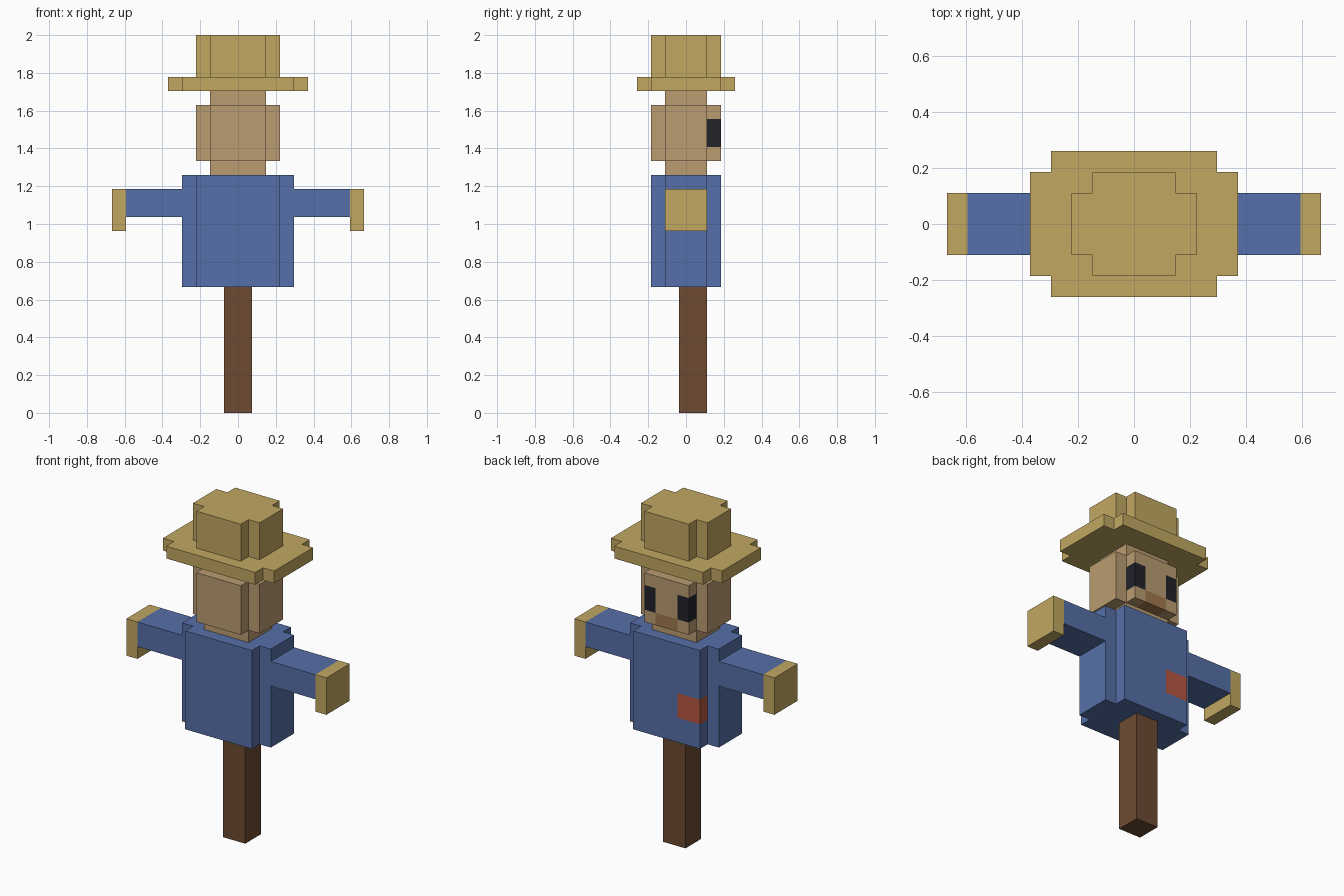
import bpy
import bmesh
from mathutils import Vector

cube = bpy.data.objects.get("Cube")
if cube:
    bpy.data.objects.remove(cube, do_unlink=True)

U = 2 / 27  # one block; the figure is 27 blocks tall


def material(name, rgb):
    lin = [((c / 255 + 0.055) / 1.055) ** 2.4 if c > 10 else c / 255 / 12.92 for c in rgb]
    m = bpy.data.materials.new(name)
    m.use_nodes = True
    m.diffuse_color = (*lin, 1)
    bsdf = next(n for n in m.node_tree.nodes if n.type == 'BSDF_PRINCIPLED')
    bsdf.inputs["Base Color"].default_value = (*lin, 1)
    return m


straw = material("straw", (193, 167, 97))
sack = material("sackcloth", (186, 156, 113))
denim = material("blue cloth", (86, 112, 168))
wood = material("dark wood", (109, 75, 50))
black = material("eye black", (33, 35, 43))
red = material("red patch", (183, 86, 65))
tan = material("mouth brown", (160, 120, 78))


def prism(name, outline, z0, z1, mats, cuts=(), rule=None):
    """Extrude an outline (in blocks); cut along planes and colour faces by rule."""
    bm = bmesh.new()
    base = bm.faces.new([bm.verts.new((x, y, z0)) for x, y in outline])
    top = bmesh.ops.extrude_face_region(bm, geom=[base])["geom"]
    bmesh.ops.translate(bm, vec=(0, 0, z1 - z0),
                        verts=[v for v in top if isinstance(v, bmesh.types.BMVert)])
    for axis, pos in cuts:
        normal = Vector((0, 0, 0))
        normal["xyz".index(axis)] = 1
        bmesh.ops.bisect_plane(bm, geom=bm.verts[:] + bm.edges[:] + bm.faces[:],
                               plane_co=normal * pos, plane_no=normal)
    bmesh.ops.recalc_face_normals(bm, faces=bm.faces[:])
    if rule:
        for f in bm.faces:
            f.material_index = rule(f.calc_center_median())
    bmesh.ops.scale(bm, vec=(U, U, U), verts=bm.verts[:])
    mesh = bpy.data.meshes.new(name)
    bm.to_mesh(mesh)
    bm.free()
    for m in mats:
        mesh.materials.append(m)
    obj = bpy.data.objects.new(name, mesh)
    bpy.context.collection.objects.link(obj)
    return obj


def rect(x0, x1, y0, y1):
    return [(x0, y0), (x1, y0), (x1, y1), (x0, y1)]


def notched(x, y):
    """Rectangle with a one-block notch at each corner."""
    a, b = x - 1, y - 1
    return [(a, -y), (a, -b), (x, -b), (x, b), (a, b), (a, y),
            (-a, y), (-a, b), (-x, b), (-x, -b), (-a, -b), (-a, -y)]


# Face: eyes wrap the slab's corners, the mouth wraps its lower edge
def face_colour(c):
    if c.y < 1.51:
        return 0
    if 1 < abs(c.x) < 2.01 and 19 < c.z < 21:
        return 1
    return 2 if abs(c.x) < 1 and c.z < 19 else 0


# Shirt patch wraps one corner
def patch_colour(c):
    return int(c.y > 1.51 and -3.01 < c.x < -1 and 11 < c.z < 13)


# Post and shirt
prism("post", rect(-1, 1, -0.5, 1.5), 0, 9, [wood])
prism("shirt", notched(4, 2.5), 9, 17, [denim, red],
      [("x", -1), ("y", 1.5), ("z", 11), ("z", 13)], patch_colour)

# Neck core and head
prism("neck", rect(-2, 2, -1.5, 1.5), 17, 23, [sack])
prism("head", notched(3, 2.5), 18, 22, [sack, black, tan],
      [("x", -1), ("x", 1), ("y", 1.5), ("z", 19), ("z", 21)], face_colour)

# Hat
prism("hat_brim", notched(5, 3.5), 23, 24, [straw])
prism("hat_crown", notched(3, 2.5), 24, 27, [straw])

# Arms
for side, s in (("left", 1), ("right", -1)):
    x0, x1, x2 = 3.5 * s, 8 * s, 9 * s
    prism(side + "_sleeve", rect(x0, x1, -1.5, 1.5), 14, 16, [denim])
    prism(side + "_hand", rect(x1, x2, -1.5, 1.5), 13, 16, [straw])
